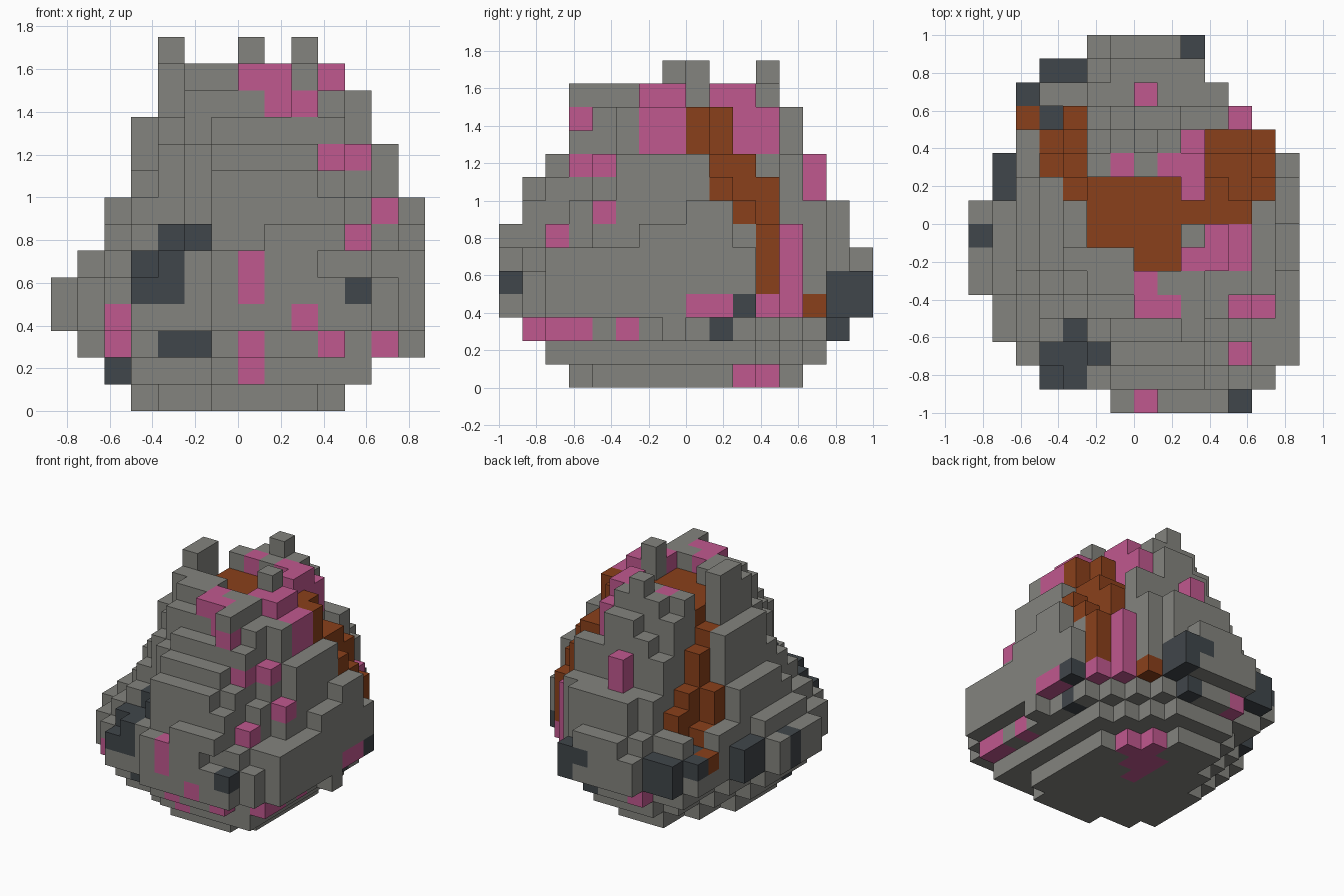
import bpy
import bmesh
from mathutils import Vector

old = bpy.data.objects.get("Cube")
if old:
    bpy.data.objects.remove(old, do_unlink=True)

UNIT = 0.125
COLOURS = {
    "grey_rock": (0.23, 0.23, 0.21),
    "pink_crystal": (0.53, 0.098, 0.275),
    "rust_lava": (0.255, 0.051, 0.011),
    "dark_stone": (0.051, 0.061, 0.069),
}
ROCK, PINK, LAVA, DARK = COLOURS

# Widest outline: x span of each row of blocks, front to back
rows = [(-1, 5), (-4, 6), (-5, 7), (-6, 7), (-6, 7)] + [(-7, 7)] * 4
rows += [(-6, 7), (-6, 7), (-5, 6), (-5, 5), (-5, 4), (-4, 3), (-2, 3)]
outline = {(x, y - 8) for y, (lo, hi) in enumerate(rows) for x in range(lo, hi)}


def shrink(cells):
    return {(x, y) for x, y in cells
            if {(x + 1, y), (x - 1, y), (x, y + 1), (x, y - 1)} <= cells}


def oval(x0, x1, y0, y1):
    """Blocks of the outline inside a rounded layer, fuller at the front +x corner."""
    found = set()
    for x, y in outline:
        u = (2 * x + 1 - x0 - x1) / (x1 - x0)
        v = (2 * y + 1 - y0 - y1) / (y1 - y0)
        power = 2.2 if u > 0 > v else 1.7
        if abs(u) < 1 and abs(v) < 1 and abs(u) ** power + abs(v) ** power <= 1.02:
            found.add((x, y))
    return found


blocks = {}


def add_layer(cells, z):
    blocks.update({(x, y, z): ROCK for x, y in cells})


# Underside stepping in towards the ground
layer = outline
for z in (3, 2, 1, 0):
    add_layer(layer, z)
    layer = shrink(layer)
add_layer({(6, -1)}, 2)
for notch in [(4, -7, 2), (3, -5, 0), (3, 2, 0), (2, 3, 0), (1, 4, 0)]:
    blocks.pop(notch, None)

# Mountain layers narrowing to the rim
add_layer(outline, 4)
upper = [(-6, 7, -8, 8), (-5, 7, -8, 7), (-5, 7, -7, 7), (-4, 6, -7, 6),
         (-4, 6, -6, 6), (-4, 5, -5, 5), (-3, 5, -5, 5), (-3, 4, -5, 4)]
for z, box in enumerate(upper, 5):
    add_layer(oval(*box), z)


def cap(x0, x1, y0, y1, top):
    for x, y, z in list(blocks):
        if x0 <= x < x1 and y0 <= y < y1 and z >= top:
            del blocks[x, y, z]


def raise_to(x0, x1, y0, y1, top):
    for z in range(4, top):
        add_layer({(x, y) for x in range(x0, x1) for y in range(y0, y1)}, z)


# Crater and the two lava channels
for cut in [(-2, 2, -1, 2, 12), (0, 2, -2, -1, 12), (2, 6, 0, 1, 12),
            (3, 6, 1, 2, 12), (4, 6, 1, 3, 10), (3, 4, 2, 3, 10),
            (3, 5, 3, 4, 9), (5, 6, 1, 2, 9), (5, 6, 2, 3, 8), (5, 6, 3, 4, 7),
            (-3, -2, 1, 2, 11), (-3, -2, 2, 3, 10), (-4, -3, 2, 3, 9),
            (-3, -2, 3, 4, 8), (-4, -3, 3, 4, 6),
            (-5, -3, 4, 5, 5), (-3, -2, 4, 5, 7)]:
    cap(*cut)

# Ledges on the +x wall and the front
for cut in [(6, 7, -7, -2, 6), (6, 7, -2, 0, 7), (6, 7, 2, 3, 7), (5, 6, -7, -4, 6),
            (4, 5, -7, -6, 6), (4, 5, -6, -5, 7), (5, 6, -4, -3, 8),
            (4, 5, -5, -4, 8), (4, 5, -4, -3, 10), (3, 4, -4, -2, 12),
            (-1, 1, -8, -7, 6), (4, 5, -8, -7, 5), (-4, -1, -7, -6, 6),
            (-4, -2, -6, -5, 6), (-2, -1, -6, -5, 7), (-3, -2, -5, -4, 7),
            (-3, 2, -5, -4, 11), (-3, 0, -4, -3, 12)]:
    cap(*cut)

# Ledges at the back and the -x side
for cut in [(4, 5, 4, 5, 7), (1, 5, 5, 6, 8), (-3, 0, 5, 6, 8), (2, 3, 7, 8, 5),
            (-4, -2, 6, 7, 5), (-5, -4, 5, 6, 5), (-6, -5, 1, 3, 5)]:
    cap(*cut)

# Rim spikes and raised columns
for column in [(-3, -2, -1, 1, 14), (2, 3, -1, 0, 14), (0, 1, 3, 4, 14),
               (2, 3, 1, 3, 13), (2, 3, 3, 4, 12), (2, 3, -5, -2, 13),
               (0, 2, -4, -3, 13), (0, 1, -3, -2, 13), (3, 4, -2, 0, 13),
               (4, 5, -3, 0, 12), (3, 4, -5, -3, 11), (0, 1, 5, 6, 10),
               (6, 7, -6, -2, 6)]:
    raise_to(*column)


def paint(axis, sign, colour, *patches):
    """Colour the outermost block along an axis inside each rectangle."""
    a, b = [i for i in range(3) if i != axis]
    for a0, a1, b0, b1 in patches:
        for p in range(a0, a1):
            for q in range(b0, b1):
                line = [c for c in blocks if c[a] == p and c[b] == q]
                if line:
                    blocks[max(line, key=lambda c: sign * c[axis])] = colour


# Back, left-hand and underside patches
paint(1, 1, DARK, (2, 3, 3, 5), (1, 2, 4, 5), (-4, -2, 3, 5))
paint(0, -1, DARK, (1, 3, 3, 5), (-1, 0, 3, 5))
paint(1, 1, PINK, (-2, -1, 2, 3), (1, 2, 2, 3), (0, 1, 8, 10))
paint(2, -1, PINK, (1, 3, 2, 3), (1, 2, 3, 4), (0, 2, 1, 2), (0, 1, 0, 3))

# Patches on the +x side
paint(0, 1, PINK, (-2, 0, 10, 13), (1, 3, 12, 13), (2, 4, 10, 12),
      (5, 6, 8, 10), (-5, -4, 11, 12), (-5, -3, 9, 10), (-4, -3, 7, 8),
      (-6, -5, 6, 7), (4, 5, 4, 7), (3, 5, 3, 4), (0, 2, 3, 4),
      (-7, -4, 2, 3), (-3, -2, 2, 3), (2, 4, 0, 1))
paint(0, 1, DARK, (-8, -7, 4, 5), (1, 2, 2, 3), (2, 3, 3, 4),
      (6, 8, 3, 5), (6, 7, 2, 3))
paint(0, 1, LAVA, (0, 2, 10, 12), (1, 3, 9, 10), (1, 3, 8, 9),
      (3, 4, 8, 9), (2, 4, 7, 8), (3, 4, 4, 7), (5, 6, 3, 4))

# Patches on the front
paint(1, -1, PINK, (0, 2, 12, 13), (3, 4, 12, 13), (1, 3, 11, 12),
      (3, 5, 9, 10), (5, 6, 7, 8), (4, 5, 6, 7), (0, 1, 4, 6),
      (0, 1, 1, 3), (2, 3, 3, 4), (3, 4, 2, 3), (5, 6, 2, 3), (-5, -4, 2, 4))
paint(1, -1, DARK, (-3, -1, 6, 7), (-4, -2, 4, 6), (4, 5, 4, 5),
      (-3, -1, 2, 3), (-5, -4, 1, 2))

# Lava pool, streams and patches on the upward ledges
paint(2, 1, PINK, (0, 1, 5, 6), (4, 5, 4, 5), (-1, 0, 2, 3), (1, 3, 2, 3),
      (2, 3, 1, 4), (2, 5, -2, -1), (3, 5, -1, 0), (0, 1, -3, -2),
      (0, 2, -4, -3), (4, 6, -4, -3), (4, 5, -6, -5), (0, 1, -8, -7))
paint(2, 1, DARK, (2, 3, 7, 8), (-4, -2, 6, 7), (-5, -4, 5, 6), (-4, -3, 4, 5),
      (-6, -5, 1, 3), (-7, -6, -1, 0), (-3, -2, -5, -4), (-4, -2, -7, -5),
      (-2, -1, -6, -5), (4, 5, -8, -7))
paint(2, 1, LAVA, (-2, 2, -1, 2), (0, 2, -2, -1), (2, 5, 0, 1), (3, 6, 1, 4),
      (-3, -2, 1, 2), (-4, -2, 2, 4), (-5, -4, 4, 5), (-3, -2, 4, 5))

# Lava runs down the walls of the rear channel
for x, y, z in list(blocks):
    in_channel = -4 <= x < -2 and 1 <= y < 5 and x + y > -3
    if in_channel and z > 4 and (x, y, z + 3) not in blocks:
        blocks[x, y, z] = LAVA


def block_face(bm, cell, axis, sign):
    """One outer side of a block."""
    a, b = (axis + 1) % 3, (axis + 2) % 3
    corners = []
    for da, db in ((0, 0), (1, 0), (1, 1), (0, 1))[::sign]:
        point = Vector(cell)
        point[axis] += (sign + 1) // 2
        point[a] += da
        point[b] += db
        corners.append(bm.verts.new(point * UNIT))
    bm.faces.new(corners)


# One flat-shaded shell for each kind of block
for name, rgb in COLOURS.items():
    bm = bmesh.new()
    for cell, kind in blocks.items():
        if kind != name:
            continue
        for axis in range(3):
            for sign in (-1, 1):
                near = list(cell)
                near[axis] += sign
                if tuple(near) not in blocks:
                    block_face(bm, cell, axis, sign)
    bmesh.ops.remove_doubles(bm, verts=bm.verts, dist=0.001)
    mesh = bpy.data.meshes.new(name + "_blocks")
    bm.to_mesh(mesh)
    bm.free()
    mat = bpy.data.materials.new(name)
    mat.use_nodes = True
    mat.diffuse_color = (*rgb, 1)
    mat.node_tree.nodes["Principled BSDF"].inputs["Base Color"].default_value = (*rgb, 1)
    mesh.materials.append(mat)
    bpy.context.collection.objects.link(bpy.data.objects.new(name + "_blocks", mesh))
